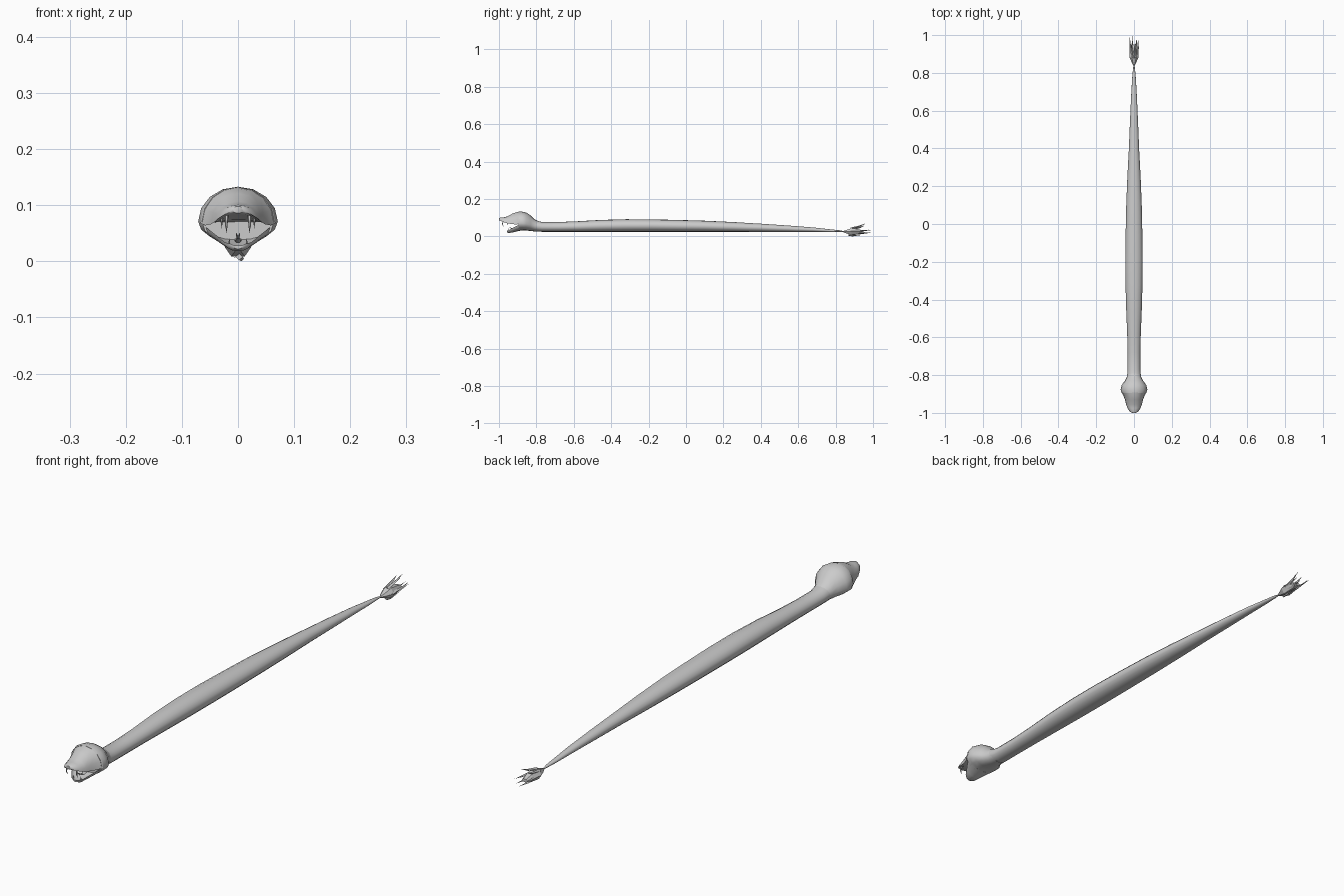
import bpy, bmesh, math
from mathutils import Vector


def finish(name, bm, smooth=40):
    bmesh.ops.recalc_face_normals(bm, faces=bm.faces)
    me = bpy.data.meshes.new(name)
    bm.to_mesh(me)
    bm.free()
    ob = bpy.data.objects.new(name, me)
    bpy.context.collection.objects.link(ob)
    bpy.ops.object.select_all(action='DESELECT')
    ob.select_set(True)
    bpy.context.view_layer.objects.active = ob
    if smooth:
        bpy.ops.object.shade_smooth_by_angle(angle=math.radians(smooth))
    return ob


def loft(name, rings, n=16, smooth=50):
    """Rings are (y, half width, bottom z, widest z, top z)."""
    bm = bmesh.new()
    loops = []
    for y, w, zb, zm, zt in rings:
        loop = []
        for i in range(n):
            a = 2 * math.pi * i / n
            s = math.sin(a)
            z = zm + s * (zt - zm) if s >= 0 else zm - s * (zb - zm)
            loop.append(bm.verts.new((w * math.cos(a), y, z)))
        loops.append(loop)
    for a, b in zip(loops, loops[1:]):
        for i in range(n):
            j = (i + 1) % n
            bm.faces.new((a[i], a[j], b[j], b[i]))
    bm.faces.new(loops[0])
    bm.faces.new(loops[-1])
    return finish(name, bm, smooth)


def spike(name, points, radii, n=4, flat=1.0, smooth=0):
    """Tapered faceted tube along points, running to a tip."""
    bm = bmesh.new()
    pts = [Vector(p) for p in points]
    d = (pts[-1] - pts[0]).normalized()
    side = d.cross(Vector((0, 0, 1)))
    side = side.normalized() if side.length > 0.1 else Vector((1, 0, 0))
    up = side.cross(d)
    loops = []
    for p, r in zip(pts, radii):
        loops.append([bm.verts.new(p + side * r * math.cos(2 * math.pi * i / n)
                      + up * r * flat * math.sin(2 * math.pi * i / n)) for i in range(n)])
    for a, b in zip(loops, loops[1:]):
        for i in range(n):
            bm.faces.new((a[i], a[(i + 1) % n], b[(i + 1) % n], b[i]))
    tip = bm.verts.new(pts[-1])
    for i in range(n):
        bm.faces.new((loops[-1][i], loops[-1][(i + 1) % n], tip))
    bm.faces.new(loops[0])
    return finish(name, bm, smooth)


# Long body tapering to the tail
body = [(-0.81, .037, .027, .056, .088), (-0.77, .034, .025, .050, .077),
        (-0.68, .034, .025, .050, .077), (-0.58, .036, .025, .052, .081),
        (-0.46, .041, .025, .056, .088), (-0.32, .045, .025, .058, .092),
        (-0.18, .046, .025, .058, .091), (-0.04, .044, .025, .056, .088),
        (0.10, .041, .025, .054, .084), (0.25, .035, .025, .050, .077),
        (0.40, .027, .025, .046, .068), (0.55, .021, .025, .041, .058),
        (0.68, .015, .025, .036, .048), (0.77, .010, .024, .031, .038),
        (0.815, .006, .024, .029, .034), (0.845, .002, .024, .026, .028)]
loft("body", body)

# Skull: its flat front is the back wall of the mouth
skull = [(-0.895, .064, .029, .071, .132), (-0.878, .071, .033, .071, .133),
         (-0.855, .066, .032, .067, .128), (-0.83, .049, .029, .062, .112),
         (-0.81, .038, .027, .056, .091), (-0.785, .034, .025, .051, .080)]
loft("head", skull)

# Upper snout with a hollowed palate
loft("upper_jaw", [(-1.0, .010, .086, .090, .098), (-0.993, .023, .084, .084, .101),
                   (-0.975, .034, .082, .077, .102), (-0.955, .042, .078, .070, .107),
                   (-0.93, .048, .074, .066, .121), (-0.905, .058, .072, .064, .130),
                   (-0.890, .067, .070, .068, .1325)])

# Lower jaw, a shallow scoop
loft("lower_jaw", [(-0.957, .012, .022, .031, .028), (-0.948, .024, .018, .034, .025),
                   (-0.925, .038, .022, .046, .029), (-0.905, .051, .027, .056, .035),
                   (-0.885, .064, .031, .066, .041)])

# Fangs and small lower teeth
for s, tag in ((-1, "left"), (1, "right")):
    spike("fang_" + tag, [(s * .020, -.978, .084), (s * .021, -.981, .066), (s * .020, -.975, .050)],
          [.0035, .0025], 6, 1, 50)
    spike("back_fang_" + tag, [(s * .029, -.958, .080), (s * .029, -.955, .058)], [.003], 6, 1, 50)
    spike("lower_tooth_" + tag, [(s * .016, -.947, .028), (s * .015, -.948, .044)], [.002], 6, 1, 50)
    # Forked tongue tips
    spike("tongue_tip_" + tag, [(0, -.933, .042), (s * .004, -.945, .052)], [.003], 4)
spike("tongue", [(0, -.885, .040), (0, -.915, .036), (0, -.936, .044)], [.007, .006], 6, .5, 50)

# Tail bud: a faceted bulb opening into pointed spines
loft("tail_bud", [(0.836, .002, .024, .026, .028), (0.86, .014, .014, .026, .037),
                  (0.885, .024, .006, .026, .047), (0.925, .019, .010, .026, .040),
                  (0.95, .011, .018, .026, .031)], 6, 0)
spines = [((0, .88, .042), (.004, .925, .054), (.008, .962, .070)),
          ((-.010, .88, .038), (-.013, .93, .048), (-.015, .958, .060)),
          ((.016, .88, .028), (.021, .935, .030), (.022, .978, .036)),
          ((-.016, .88, .026), (-.020, .94, .030), (-.023, .992, .034)),
          ((.007, .88, .016), (.012, .94, .019), (.014, .985, .022)),
          ((-.006, .88, .012), (-.008, .94, .016), (-.006, 1.0, .022)),
          ((.002, .87, .008), (.006, .89, .004), (.007, .95, .009))]
for i, pts in enumerate(spines):
    spike("tail_spine_%d" % (i + 1), pts, [.007, .0045], 4, .8)
